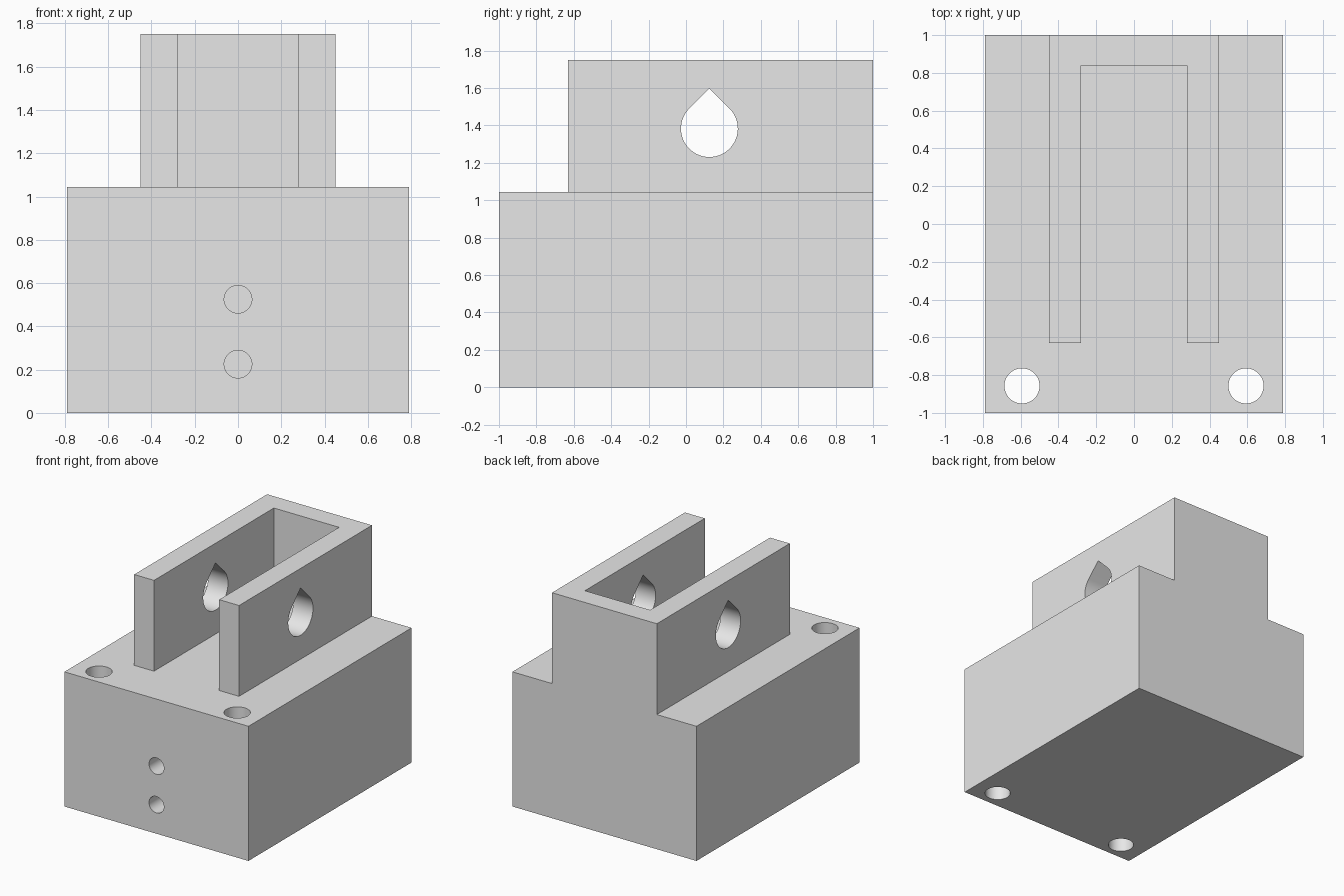
import bpy, bmesh, math
from mathutils import Vector

cube = bpy.data.objects.get("Cube")
if cube:
    bpy.data.objects.remove(cube, do_unlink=True)

grey = bpy.data.materials.new("light grey")
grey.use_nodes = True
grey.diffuse_color = (0.8, 0.8, 0.8, 1)
grey.node_tree.nodes["Principled BSDF"].inputs["Base Color"].default_value = (0.8, 0.8, 0.8, 1)

SHOULDER, TOP = 1.045, 1.75


def prism(name, outline, start, sweep):
    """Solid made by sweeping a closed outline; start maps (u, v) to a 3D point."""
    bm = bmesh.new()
    face = bm.faces.new([bm.verts.new(start(u, v)) for u, v in outline])
    swept = bmesh.ops.extrude_face_region(bm, geom=[face])["geom"]
    verts = [g for g in swept if isinstance(g, bmesh.types.BMVert)]
    bmesh.ops.translate(bm, verts=verts, vec=Vector(sweep))
    bmesh.ops.recalc_face_normals(bm, faces=bm.faces)
    mesh = bpy.data.meshes.new(name)
    bm.to_mesh(mesh)
    bm.free()
    mesh.materials.append(grey)
    obj = bpy.data.objects.new(name, mesh)
    bpy.context.collection.objects.link(obj)
    return obj


def arc(cx, cy, r, a0=0, a1=360, n=48, closed=True):
    steps = n if closed else n + 1
    angles = [math.radians(a0 + (a1 - a0) * i / n) for i in range(steps)]
    return [(cx + r * math.cos(a), cy + r * math.sin(a)) for a in angles]


def combine(body, tool, operation):
    mod = body.modifiers.new(operation.lower(), "BOOLEAN")
    mod.operation, mod.object, mod.solver = operation, tool, "EXACT"
    bpy.context.view_layer.objects.active = body
    bpy.ops.object.modifier_apply(modifier=mod.name)
    bpy.data.objects.remove(tool, do_unlink=True)


# Base block
body = prism("bracket_block", [(-.79, -1), (.79, -1), (.79, 1), (-.79, 1)],
             lambda u, v: (u, v, 0), (0, 0, SHOULDER))

# U-shaped upright walls, open at the front
half = [(.28, .84), (.28, -.63), (.45, -.63), (.45, 1)]
outline = half + [(-x, y) for x, y in reversed(half)]
walls = prism("upright_walls", outline, lambda u, v: (u, v, SHOULDER - .1),
              (0, 0, TOP - SHOULDER + .1))
combine(body, walls, "UNION")

# Teardrop cross hole through both walls
cy, cz, r = .125, 1.383, .152
drop = arc(cy, cz, r, 135, 405, 40, closed=False) + [(cy, cz + r * math.sqrt(2))]
combine(body, prism("teardrop_cutter", drop, lambda u, v: (-.6, u, v), (1.2, 0, 0)), "DIFFERENCE")

# Vertical mounting holes at the front corners
for x in (-.593, .593):
    hole = prism("mounting_hole_cutter", arc(x, -.857, .093),
                 lambda u, v: (u, v, -.1), (0, 0, SHOULDER + .2))
    combine(body, hole, "DIFFERENCE")

# Blind pilot holes in the front face
for z in (.225, .525):
    hole = prism("pilot_hole_cutter", arc(0, z, .064),
                 lambda u, v: (u, -1.1, v), (0, .7, 0))
    combine(body, hole, "DIFFERENCE")

# Merge coplanar faces and shade the hole walls smoothly
bm = bmesh.new()
bm.from_mesh(body.data)
bmesh.ops.remove_doubles(bm, verts=bm.verts, dist=1e-5)
bmesh.ops.dissolve_limit(bm, angle_limit=math.radians(1), verts=bm.verts, edges=bm.edges)
bm.to_mesh(body.data)
bm.free()
bpy.ops.object.select_all(action="DESELECT")
body.select_set(True)
bpy.context.view_layer.objects.active = body
bpy.ops.object.shade_smooth_by_angle(angle=math.radians(30))
